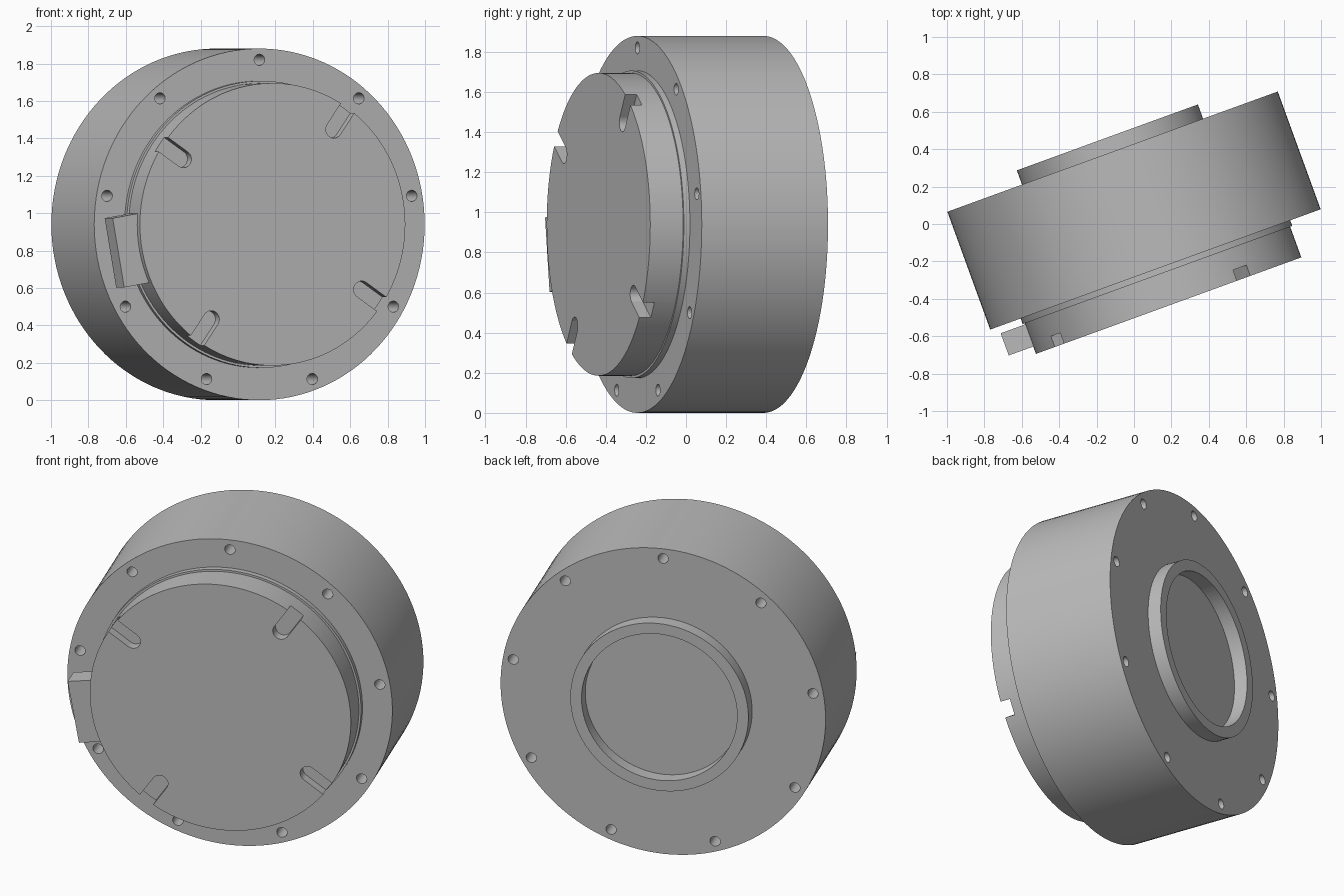
import bpy
import bmesh
from math import radians
from mathutils import Matrix, Vector

cube = bpy.data.objects.get("Cube")
if cube:
    bpy.data.objects.remove(cube)

grey = bpy.data.materials.new("plain_grey")
grey.use_nodes = True
colour = (0.5, 0.5, 0.5, 1)
grey.diffuse_color = colour
grey.node_tree.nodes["Principled BSDF"].inputs["Base Color"].default_value = colour

# The turned axis lies level and is swung 20 degrees; local -y is the front
PLACE = Matrix.Translation((0, 0.072, 0.94)) @ Matrix.Rotation(radians(20), 4, "Z")
TO_AXIS = Matrix.Rotation(radians(90), 4, "X")


def finish(name, bm):
    bmesh.ops.recalc_face_normals(bm, faces=bm.faces)
    mesh = bpy.data.meshes.new(name)
    bm.to_mesh(mesh)
    bm.free()
    mesh.materials.append(grey)
    ob = bpy.data.objects.new(name, mesh)
    bpy.context.collection.objects.link(ob)
    ob.matrix_world = PLACE
    return ob


def add_cylinder(bm, radius, back, front, sides, offset=Matrix()):
    """Cylinder along the axis; back and front are distances towards the front."""
    centre = Matrix.Translation((0, 0, (back + front) / 2))
    bmesh.ops.create_cone(bm, cap_ends=True, segments=sides, radius1=radius,
                          radius2=radius, depth=front - back,
                          matrix=offset @ TO_AXIS @ centre)


def add_box(bm, size, centre, offset):
    bmesh.ops.create_cube(bm, size=1, matrix=offset @ Matrix.Translation(centre)
                          @ Matrix.Diagonal(Vector(size).to_4d()))


def clock(degrees):
    """Turn from straight up, clockwise as seen from the front."""
    return Matrix.Rotation(radians(degrees), 4, "Y")


def disc(name, radius, back, front):
    bm = bmesh.new()
    add_cylinder(bm, radius, back, front, 128)
    return finish(name, bm)


def cut(ob, cutter):
    cutter.hide_render = True
    mod = ob.modifiers.new("cut", "BOOLEAN")
    mod.operation = "DIFFERENCE"
    mod.solver = "EXACT"
    mod.object = cutter
    bpy.context.view_layer.update()
    with bpy.context.temp_override(object=ob, active_object=ob):
        bpy.ops.object.modifier_apply(modifier=mod.name)
    bpy.data.objects.remove(cutter)


# Housing drum with nine bolt holes running through the rim
housing = disc("housing", 0.94, -0.335, 0.335)
bm = bmesh.new()
for i in range(9):
    add_cylinder(bm, 0.03, -0.5, 0.5, 20, clock(40 * i) @ Matrix.Translation((0, 0, 0.88)))
cut(housing, finish("bolt_hole_cutter", bm))

# Thin collar under the cover
collar = disc("front_collar", 0.767, 0.3, 0.367)

# Front cover with four round-ended slots open at the edge
cover = disc("front_cover", 0.755, 0.3, 0.541)
for i in range(4):
    turn = clock(34.5 + 90 * i)
    bm = bmesh.new()
    add_cylinder(bm, 0.046, 0.48, 0.6, 24, turn @ Matrix.Translation((0, 0, 0.616)))
    slot_end = finish("slot_end_cutter", bm)
    bm = bmesh.new()
    add_box(bm, (0.092, 0.12, 0.2), (0, -0.54, 0.716), turn)
    cut(cover, slot_end)
    cut(cover, finish("slot_cutter", bm))

# Raised ring at the back around a shallow recess
ring = disc("rear_ring", 0.515, -0.416, -0.32)
bm = bmesh.new()
add_cylinder(bm, 0.45, -0.6, -0.2, 128)
cut(ring, finish("recess_cutter", bm))

# Locating tab on the side of the cover
bm = bmesh.new()
add_box(bm, (0.376, 0.126, 0.175), (0, -0.436, 0.7875), clock(-100))
tab = finish("side_tab", bm)

# Smooth round walls, crisp edges
bpy.ops.object.select_all(action="DESELECT")
for ob in (housing, collar, cover, ring, tab):
    ob.select_set(True)
bpy.context.view_layer.objects.active = housing
bpy.ops.object.shade_smooth_by_angle(angle=radians(30))
